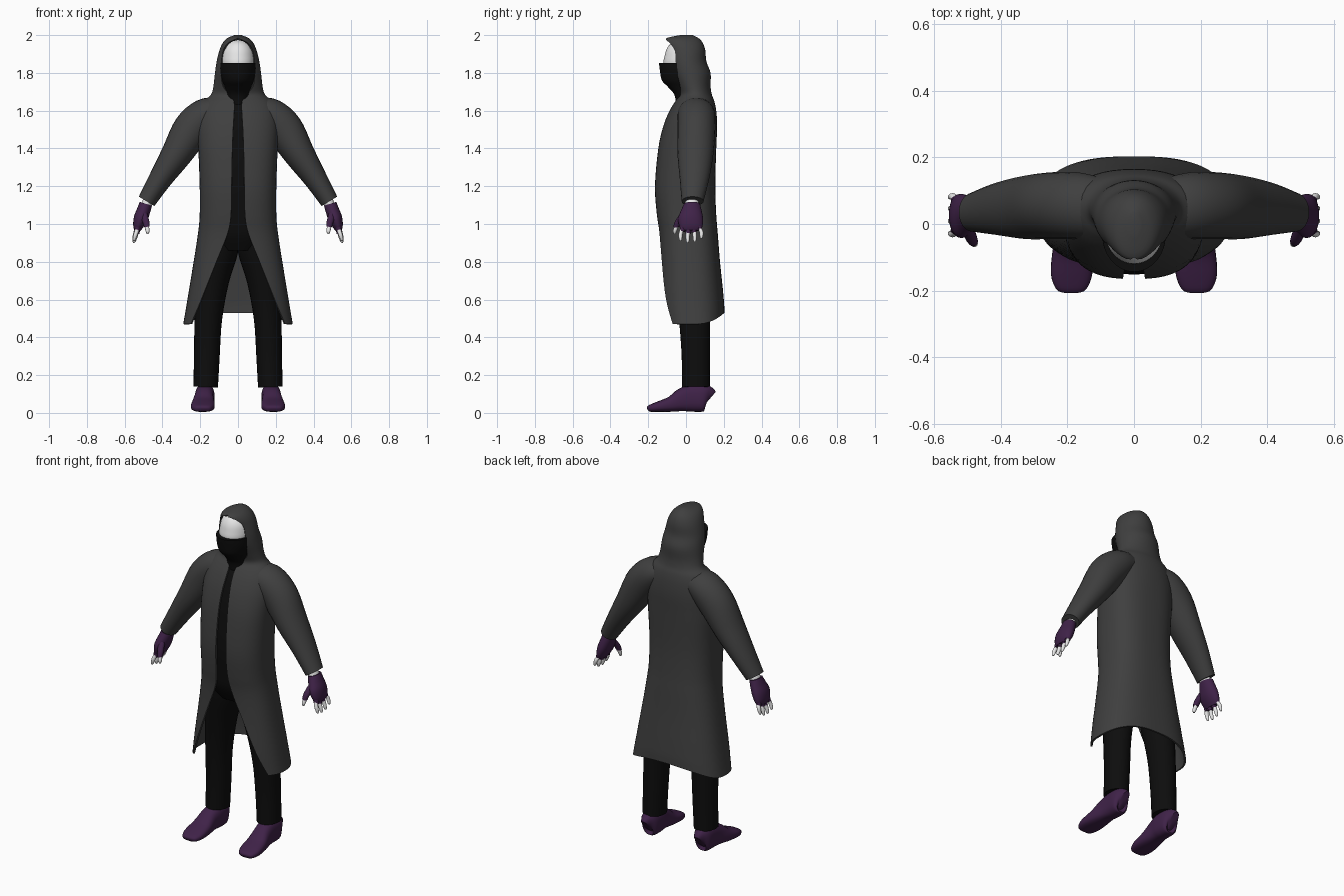
import bpy, bmesh, math
from mathutils import Vector

if "Cube" in bpy.data.objects:
    bpy.data.objects.remove(bpy.data.objects["Cube"])


def material(name, r, g, b):
    m = bpy.data.materials.new(name)
    m.use_nodes = True
    m.diffuse_color = (r, g, b, 1)
    bsdf = m.node_tree.nodes["Principled BSDF"]
    bsdf.inputs["Base Color"].default_value = (r, g, b, 1)
    bsdf.inputs["Roughness"].default_value = 0.8
    return m


GREY = material("coat grey", 0.05, 0.05, 0.05)
BLACK = material("cloth black", 0.004, 0.004, 0.004)
PURPLE = material("purple", 0.05, 0.016, 0.065)
WHITE = material("bone white", 0.8, 0.8, 0.8)


def smooth_rows(rows, steps=4):
    """Catmull-Rom interpolation of every column."""
    out = []
    for i in range(len(rows) - 1):
        a, b = rows[max(i - 1, 0)], rows[i]
        c, d = rows[i + 1], rows[min(i + 2, len(rows) - 1)]
        for k in range(steps):
            t = k / steps
            out.append([0.5 * (2*q + (r - p)*t + (2*p - 5*q + 4*r - s)*t*t
                               + (3*q - p - 3*r + s)*t**3)
                        for p, q, r, s in zip(a, b, c, d)])
    return out + [list(rows[-1])]


def power(v, p):
    return math.copysign(abs(v) ** p, v)


def loft(name, rings, mat, closed=True, caps=(True, True), thickness=0):
    """Skin a list of rings, with optional end caps and thickness."""
    bm = bmesh.new()
    grid = [[bm.verts.new(p) for p in ring] for ring in rings]
    n = len(grid[0])
    span = [(j, (j + 1) % n) for j in range(n if closed else n - 1)]
    for lo, hi in zip(grid, grid[1:]):
        for j, k in span:
            bm.faces.new((lo[j], lo[k], hi[k], hi[j]))
    for ring, cap in ((grid[0], caps[0]), (grid[-1], caps[1])):
        if cap:
            mid = bm.verts.new(sum((v.co for v in ring), Vector()) / n)
            for j, k in span:
                bm.faces.new((ring[j], ring[k], mid))
    bmesh.ops.remove_doubles(bm, verts=bm.verts, dist=1e-5)
    bmesh.ops.recalc_face_normals(bm, faces=bm.faces)
    mesh = bpy.data.meshes.new(name)
    bm.to_mesh(mesh)
    bm.free()
    mesh.materials.append(mat)
    obj = bpy.data.objects.new(name, mesh)
    bpy.context.collection.objects.link(obj)
    bpy.ops.object.select_all(action='DESELECT')
    obj.select_set(True)
    bpy.context.view_layer.objects.active = obj
    if thickness:
        mod = obj.modifiers.new("thickness", 'SOLIDIFY')
        mod.thickness = thickness
        mod.offset = -1
        bpy.ops.object.modifier_apply(modifier=mod.name)
    bpy.ops.object.shade_smooth_by_angle(angle=math.radians(45))
    return obj


def section(z, hw, front, back, gap=0, closed=True, n=48):
    """Horizontal body section, open at the front by the gap."""
    p = 0.78 + 0.22 * min(max((z - 1.4) / 0.3, 0), 1)
    t0 = math.asin(min(max(gap, 0) / hw, 1) ** (1 / p))
    hem = min(max((0.6 - z) / 0.13, 0), 1) * 0.06
    pts = []
    for j in range(n if closed else n + 1):
        t = t0 + (2 * math.pi - 2 * t0) * j / n
        pts.append((hw * power(math.sin(t), p),
                    (front + back) / 2 - (back - front) / 2 * power(math.cos(t), p),
                    z + hem * max(0, -math.cos(t)) ** 2))
    return pts


def tube(name, rows, mat, s=1, side=(0, 1, 0), p=1.0, n=24):
    """Tube along (x, y, z, radius, side radius) rows; s mirrors x."""
    rows = smooth_rows(rows)
    cs = [Vector((r[0] * s, r[1], r[2])) for r in rows]
    side = Vector(side)
    rings = []
    for i, (c, row) in enumerate(zip(cs, rows)):
        tangent = cs[min(i + 1, len(cs) - 1)] - cs[max(i - 1, 0)]
        normal = side.cross(tangent).normalized()
        rings.append([c + normal * row[3] * power(math.cos(a), p)
                      + side * row[4] * power(math.sin(a), p)
                      for a in (2 * math.pi * j / n for j in range(n))])
    return loft(name, rings, mat)


# Hooded coat: height, half width, front y, back y, half opening
coat = [(0.47, .29, -.13, .203, .25), (0.6, .268, -.14, .2, .195),
        (0.8, .235, -.138, .18, .115), (0.95, .212, -.142, .168, .055),
        (1.05, .203, -.155, .16, .037), (1.2, .203, -.165, .155, .034),
        (1.4, .21, -.147, .16, .03), (1.52, .215, -.12, .165, .025),
        (1.6, .205, -.087, .16, .02), (1.65, .18, -.057, .15, .022),
        (1.685, .143, -.035, .137, .045), (1.73, .13, -.05, .13, .08),
        (1.8, .122, -.082, .13, .09), (1.86, .113, -.092, .108, .088),
        (1.92, .098, -.1, .102, .078), (1.96, .08, -.11, .088, .05),
        (1.985, .055, -.1, .065, 0), (2.0, .018, -.03, .035, 0)]
loft("hooded_coat", [section(*r, closed=False) for r in smooth_rows(coat)],
     GREY, closed=False, caps=(False, True), thickness=0.01)

# Shirt inside the coat
shirt = [(0.86, .11, -.08, .1)]
shirt += [(z, w - .018, f + .014, b - .02) for z, w, f, b, g in coat if 0.94 < z < 1.66]
shirt += [(1.69, .07, -.04, .08)]
loft("shirt", [section(*r) for r in smooth_rows(shirt)], BLACK)

# Face mask and neck
mask = [(1.6, .06, -.05, .07), (1.68, .062, -.06, .07), (1.725, .07, -.095, .07),
        (1.76, .084, -.127, .07), (1.81, .094, -.138, .07), (1.853, .094, -.143, .07)]
loft("face_mask", [section(*r) for r in smooth_rows(mask)], BLACK)

# Head
head = [(1.76, .06, -.085, .05), (1.84, .085, -.118, .075), (1.89, .086, -.113, .08),
        (1.93, .077, -.1, .075), (1.96, .053, -.075, .055), (1.977, .018, -.03, .02)]
loft("head", [section(*r) for r in smooth_rows(head)], WHITE)

for word, s in (("left", 1), ("right", -1)):
    # Sleeve
    tube(word + "_sleeve",
         [(.1, .05, 1.60, .07, .09), (.17, .055, 1.575, .092, .1),
          (.245, .055, 1.5, .1, .1), (.325, .05, 1.37, .082, .095),
          (.41, .045, 1.24, .062, .078), (.484, .035, 1.12, .048, .058)], GREY, s)
    # Wrist and glove
    tube(word + "_wrist", [(.46, .033, 1.15, .03, .037), (.497, .03, 1.08, .026, .034)],
         WHITE, s)
    tube(word + "_glove",
         [(.488, .032, 1.107, .034, .042), (.5, .028, 1.07, .036, .055),
          (.515, .024, 1.03, .037, .066), (.528, .026, .99, .028, .062),
          (.533, .026, .965, .016, .05)], PURPLE, s)
    # Fingers with bare tips
    for i, (y, drop) in enumerate(((-.018, .01), (.012, 0), (.042, .004), (.07, .022))):
        spread = y + (y - .025) * 0.25
        tube(f"{word}_finger_sleeve_{i + 1}",
             [(.526, y, 1.0, .015, .016), (.536, y, .95 + drop, .014, .014)],
             PURPLE, s, n=12)
        tube(f"{word}_finger_{i + 1}",
             [(.53, y, .98, .011, .011), (.542, spread, .935 + drop, .011, .011),
              (.55, spread, .908 + drop, .008, .008), (.551, spread, .9 + drop, .003, .003)],
             WHITE, s, n=12)
    tube(word + "_thumb_sleeve",
         [(.502, -.005, 1.06, .02, .022), (.488, -.04, 1.015, .018, .018),
          (.482, -.052, .985, .015, .015)], PURPLE, s, n=12)
    tube(word + "_thumb",
         [(.485, -.046, 1.0, .011, .011), (.479, -.058, .965, .011, .011),
          (.478, -.06, .948, .005, .005)], WHITE, s, n=12)
    # Trouser leg
    tube(word + "_trouser_leg",
         [(.095, .02, .96, .1, .12), (.105, .025, .86, .105, .115),
          (.135, .035, .7, .087, .1), (.157, .045, .5, .073, .083),
          (.165, .052, .3, .068, .075), (.171, .052, .137, .065, .074)], BLACK, s)
    # Shoe, from toe to heel
    tube(word + "_shoe",
         [(.188, -.205, .02, .006, .02), (.188, -.195, .023, .017, .045),
          (.187, -.15, .032, .027, .062), (.184, -.08, .046, .041, .06),
          (.18, -.02, .068, .062, .052), (.176, .03, .078, .072, .052),
          (.176, .09, .078, .072, .05), (.176, .115, .074, .066, .036),
          (.176, .122, .07, .05, .02)],
         PURPLE, s, side=(1, 0, 0), p=0.75)
